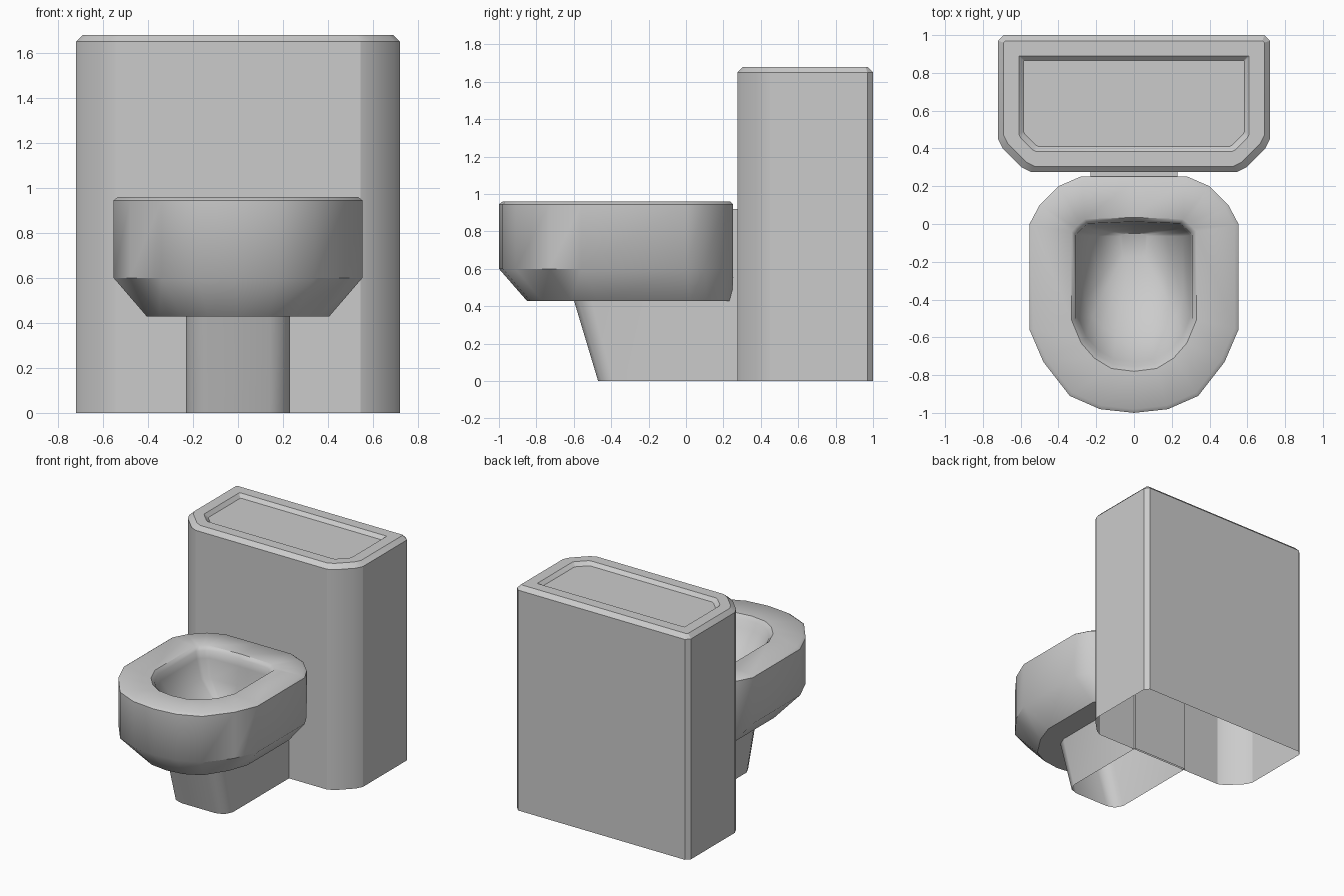
import bpy, math

if "Cube" in bpy.data.objects:
    bpy.data.objects.remove(bpy.data.objects["Cube"])


def mirror(half):
    """Close a right-hand half outline (front to back) across x = 0."""
    return half + [(-x, y) for x, y in reversed(half) if x > 1e-6]


def fit(outline, hw, y0, y1):
    """Stretch an outline to a given half width and y range."""
    w = max(p[0] for p in outline)
    a = min(p[1] for p in outline)
    b = max(p[1] for p in outline)
    return [(x * hw / w, y0 + (y - a) / (b - a) * (y1 - y0)) for x, y in outline]


def loft(name, rings, bottom, top, angle):
    """Skin a stack of (outline, z) rings, with optional end caps."""
    n = len(rings[0][0])
    verts = [(x, y, z) for outline, z in rings for x, y in outline]
    faces = []
    for r in range(len(rings) - 1):
        for i in range(n):
            j = (i + 1) % n
            faces.append((r * n + i, r * n + j, (r + 1) * n + j, (r + 1) * n + i))
    if bottom:
        faces.append(tuple(reversed(range(n))))
    if top:
        faces.append(tuple(range((len(rings) - 1) * n, len(rings) * n)))
    mesh = bpy.data.meshes.new(name)
    mesh.from_pydata(verts, [], faces)
    mesh.update()
    obj = bpy.data.objects.new(name, mesh)
    bpy.context.collection.objects.link(obj)
    bpy.ops.object.select_all(action='DESELECT')
    obj.select_set(True)
    bpy.context.view_layer.objects.active = obj
    bpy.ops.object.shade_smooth_by_angle(angle=math.radians(angle))
    return obj


def tank_outline(hw, y0, y1, c, s, b):
    """Box with big softened front chamfers (c, soft s) and small back ones (b)."""
    return mirror([(hw - c, y0), (hw - c + 2 * s, y0 + s), (hw - s, y0 + c - 2 * s),
                   (hw, y0 + c), (hw, y1 - b), (hw - b, y1)])


# Cistern: open underneath, bevelled top edge, sunken panel on top
body = tank_outline(0.72, 0.275, 1.0, 0.175, 0.025, 0.03)
crown = tank_outline(0.69, 0.305, 0.97, 0.165, 0.022, 0.01)
panel_edge = tank_outline(0.61, 0.385, 0.89, 0.09, 0.008, 0.004)
panel = tank_outline(0.585, 0.41, 0.865, 0.08, 0.007, 0.004)
loft("cistern", [(body, 0), (body, 1.65), (crown, 1.68),
                 (panel_edge, 1.68), (panel, 1.655)], False, True, 20)

# Bowl: outer shell, flat rim, then the hollow
outer = mirror([(0, -1.0), (0.18, -0.98), (0.34, -0.91), (0.48, -0.73), (0.553, -0.56),
                (0.553, 0), (0.5, 0.1), (0.4, 0.2), (0.28, 0.252), (0, 0.252)])
hole = mirror([(0, -0.78), (0.12, -0.765), (0.21, -0.71), (0.28, -0.63), (0.33, -0.51),
               (0.33, -0.04), (0.31, -0.018), (0.285, 0.005), (0.26, 0.025), (0, 0.035)])
loft("bowl", [
    (fit(outer, 0.405, -0.85, 0.245), 0.428),
    (outer, 0.6),
    (outer, 0.945),
    (fit(outer, 0.533, -0.98, 0.235), 0.96),
    (hole, 0.96),
    (fit(hole, 0.308, -0.755, 0.012), 0.935),
    (fit(hole, 0.30, -0.73, 0.008), 0.88),
    (fit(hole, 0.26, -0.60, -0.01), 0.74),
    (fit(hole, 0.17, -0.40, -0.03), 0.62),
    (fit(hole, 0.07, -0.20, -0.05), 0.57),
], True, True, 43)

# Pedestal: raked front with rounded corners, running just into the cistern
foot = mirror([(0.14, -0.47), (0.2, -0.45), (0.23, -0.39), (0.23, 0.29)])
neck_top = fit(foot, 0.23, -0.605, 0.29)
loft("pedestal", [(foot, 0), (neck_top, 0.45)], False, False, 50)

# Neck joining the bowl to the cistern
block = mirror([(0.23, 0.2), (0.23, 0.29)])
loft("neck", [(block, 0.43), (block, 0.92)], False, True, 20)
